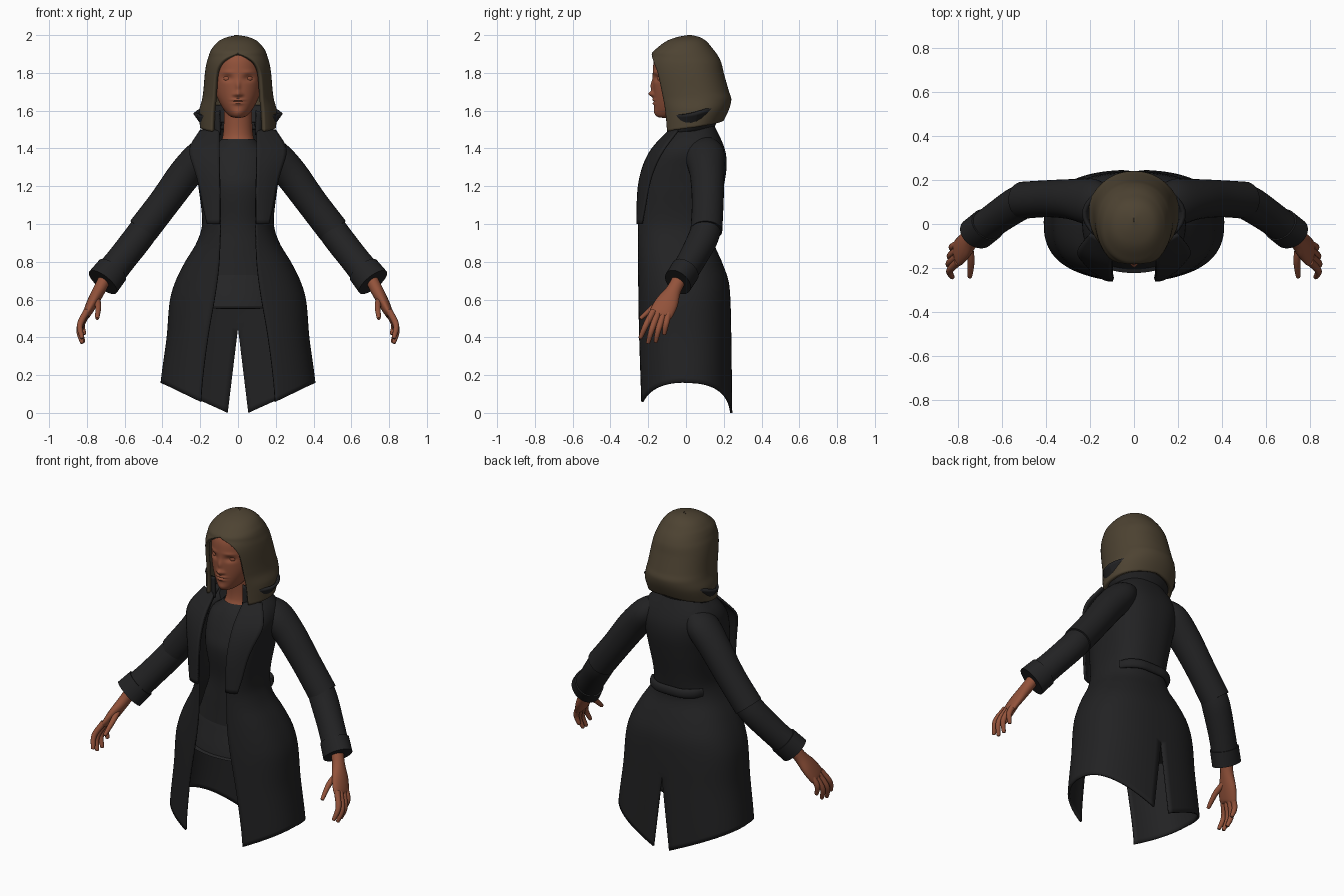
import bpy, bmesh, math
from mathutils import Vector


def material(name, rgb):
    m = bpy.data.materials.new(name)
    m.diffuse_color = (*rgb, 1)
    return m


COAT = material("coat black", (0.016, 0.016, 0.017))
TOP = material("top black", (0.018, 0.018, 0.019))
SKIN = material("skin brown", (0.29, 0.085, 0.043))
HAIR = material("hair brown", (0.075, 0.056, 0.032))


def finish(name, verts, faces, mat, thick=0, subsurf=0, closed=False):
    """Mesh of the +x half, mirrored, optionally subdivided and thickened."""
    me = bpy.data.meshes.new(name)
    me.from_pydata(verts, [], faces)
    if closed:
        bm = bmesh.new()
        bm.from_mesh(me)
        bmesh.ops.recalc_face_normals(bm, faces=bm.faces)
        bm.to_mesh(me)
        bm.free()
    me.materials.append(mat)
    ob = bpy.data.objects.new(name, me)
    bpy.context.collection.objects.link(ob)
    bpy.ops.object.select_all(action='DESELECT')
    ob.select_set(True)
    bpy.context.view_layer.objects.active = ob
    bpy.ops.object.shade_smooth_by_angle(angle=math.radians(50))
    mods = ob.modifiers
    mi = mods.new("mirror", 'MIRROR')
    mi.merge_threshold = 0.002
    if subsurf:
        s = mods.new("smooth", 'SUBSURF')
        s.levels = s.render_levels = subsurf
        s.boundary_smooth = 'PRESERVE_CORNERS'
    if thick:
        t = mods.new("thickness", 'SOLIDIFY')
        t.thickness = thick
        t.offset = -1
    return ob


def sample(levels, z):
    """Smooth interpolation of a table of (z, values...) sorted downwards."""
    L = levels
    z = min(max(z, L[-1][0]), L[0][0])
    i = 0
    while i < len(L) - 2 and z < L[i + 1][0]:
        i += 1
    a, b = L[i], L[i + 1]
    p, q = L[max(i - 1, 0)], L[min(i + 2, len(L) - 1)]
    h = b[0] - a[0]
    s = (z - a[0]) / h
    out = []
    for k in range(1, len(a)):
        m0 = (b[k] - p[k]) / (b[0] - p[0]) * h
        m1 = (q[k] - a[k]) / (q[0] - a[0]) * h
        out.append((2*s**3 - 3*s*s + 1)*a[k] + (s**3 - 2*s*s + s)*m0
                   + (3*s*s - 2*s**3)*b[k] + (s**3 - s*s)*m1)
    return out


def section(levels, z, u, n, slit=0):
    """Point on a half superellipse; u=0 is the front edge, u=1 the back."""
    w, f, b, o = sample(levels, z)
    w = max(w, 0.001)
    yc = (f + b) / 2
    t0 = -math.acos(min(max(o, 0) / w, 0.95) ** (n / 2))
    t1 = math.acos(min(slit / w, 0.95) ** (n / 2))
    t = t0 + (t1 - t0) * u
    c, s = max(math.cos(t), 0) ** (2 / n), abs(math.sin(t)) ** (2 / n)
    if t < 0:
        y = yc - (yc - f) / abs(math.sin(t0)) ** (2 / n) * s
    else:
        y = yc + (b - yc) / math.sin(t1) ** (2 / n) * s
    return w * c, y


def grid_faces(rows, cols):
    return [(i*cols + j, (i+1)*cols + j, (i+1)*cols + j+1, i*cols + j+1)
            for i in range(rows - 1) for j in range(cols - 1)]


def loft(name, levels, mat, rows=40, cols=32, n=2.0, hem=None, slit=None,
         ease=1.0, thick=0, bump=None):
    top, low = levels[0][0], levels[-1][0]
    verts = []
    for i in range(rows):
        s = (i / (rows - 1)) ** ease
        for j in range(cols):
            u = j / (cols - 1)
            end = hem(u) if hem else low
            z = top + (end - top) * s
            x, y = section(levels, z, u, n, slit(z) if slit else 0)
            if bump and y < -0.05:
                y += bump(x, z)
            verts.append((x, y, z))
    return finish(name, verts, grid_faces(rows, cols), mat, thick)


def tube(name, path, mat, sides=20, hint=(0, 1, 0), steps=5):
    """Tube through (x, y, z, radius along hint, other radius) points."""
    keyed = [(-k, *p) for k, p in enumerate(path)]
    m = (len(path) - 1) * steps + 1
    pts = [sample(keyed, -k / steps) for k in range(m)]
    verts = []
    for k, p in enumerate(pts):
        t = (Vector(pts[min(k+1, m-1)][:3]) - Vector(pts[max(k-1, 0)][:3])).normalized()
        h = Vector(hint)
        a = (h - t * h.dot(t)).normalized()
        b = t.cross(a)
        for j in range(sides):
            g = 2 * math.pi * j / sides
            verts.append(Vector(p[:3]) + a*p[3]*math.cos(g) + b*p[4]*math.sin(g))
    faces = [(k*sides + j, k*sides + (j+1) % sides, (k+1)*sides + (j+1) % sides, (k+1)*sides + j)
             for k in range(m - 1) for j in range(sides)]
    faces += [tuple(range(sides)), tuple(range((m-1)*sides, m*sides))]
    return finish(name, verts, faces, mat, closed=True)


# Coat: (z, half width, front y, back y, half opening)
coat = [(1.54, .115, -.05, .14, .09), (1.50, .16, -.08, .16, .10), (1.45, .21, -.13, .185, .10),
        (1.38, .235, -.185, .21, .10), (1.30, .225, -.225, .215, .10), (1.20, .21, -.248, .20, .098),
        (1.00, .19, -.253, .16, .095), (.90, .22, -.253, .15, .097), (.80, .28, -.253, .19, .10),
        (.70, .33, -.253, .225, .11), (.60, .36, -.252, .235, .125), (.40, .378, -.248, .24, .16),
        (.16, .41, -.24, .243, .19), (0, .42, -.235, .245, .20)]


def slit(z):
    return max(0, .055 * (.45 - z) / .45)


def coat_hem(u):
    x, y = section(coat, .08, u, 2.4, slit(0))
    return max(0, .06 + (x - .2) * .47 if y < 0 else (x - .055) * .44)


loft("coat", coat, COAT, rows=56, cols=44, n=2.4, hem=coat_hem, slit=slit, thick=.012)

# Lapels: (z, inner x, inner y, outer x, outer y)
verts = []
for z, xi, yi, xo, yo in [(1.50, .10, -.09, .20, -.045), (1.45, .10, -.14, .235, -.085),
                          (1.39, .10, -.195, .27, -.13), (1.30, .10, -.236, .235, -.175),
                          (1.20, .098, -.258, .205, -.205), (1.10, .096, -.262, .19, -.22),
                          (1.0, .095, -.262, .165, -.24)]:
    for s in (0, .5, 1):
        verts.append((xi + (xo-xi)*s, yi + (yo-yi)*s - .02*s*(1-s)*2, z))
finish("lapels", verts, grid_faces(7, 3), COAT, thick=.012, subsurf=2)

# Popped collar: top edge and bottom edge, front to back
upper = [(.10, -.10, 1.60), (.19, -.06, 1.57), (.268, .06, 1.58), (.15, .18, 1.63), (0, .205, 1.62)]
lower = [(.10, -.10, 1.47), (.16, -.05, 1.48), (.18, .05, 1.49), (.11, .13, 1.50), (0, .155, 1.50)]
verts = [Vector(a).lerp(Vector(b), s) for s in (0, .5, 1) for a, b in zip(upper, lower)]
finish("collar", verts, grid_faces(3, 5), COAT, thick=.016, subsurf=2)

# Back belt
tube("back_belt", [(0, .165, .95, .016, .028), (.08, .16, .95, .016, .028),
                   (.14, .125, .95, .016, .028), (.17, .08, .95, .012, .024)], COAT)

# Sleeves and cuffs
tube("upper_sleeve", [(.12, .09, 1.42, .075, .06), (.19, .10, 1.365, .105, .085), (.28, .112, 1.265, .092, .088),
                      (.39, .115, 1.115, .084, .083), (.505, .108, .965, .084, .083)], COAT, sides=28)
tube("lower_sleeve", [(.48, .112, .995, .076, .077), (.53, .09, .925, .08, .079), (.62, .03, .81, .074, .078),
                      (.705, -.035, .705, .07, .082)], COAT, sides=28)
tube("cuff", [(.665, -.003, .755, .078, .088), (.715, -.043, .692, .076, .092)], COAT, sides=28)

# Top and skirt under the coat
loft("inner_top", [(1.45, .088, -.068, .09, 0), (1.42, .115, -.095, .11, 0), (1.38, .165, -.12, .14, 0),
                   (1.30, .185, -.155, .16, 0), (1.20, .18, -.18, .15, 0), (1.0, .155, -.155, .12, 0),
                   (.85, .20, -.155, .13, 0), (.73, .25, -.158, .17, 0)], TOP)
loft("skirt", [(.76, .24, -.145, .16, 0), (.70, .26, -.165, .18, 0), (.56, .28, -.205, .19, 0),
               (.551, .27, -.195, .18, 0), (.55, .002, -.01, .01, 0)], TOP, rows=60)

# Head with modelled nose, mouth, brow and eye sockets
features = [(0, 1.688, .016, .015, -.024), (0, 1.73, .012, .03, -.013), (.02, 1.685, .009, .008, -.006),
            (.012, 1.657, .022, .006, -.009), (0, 1.638, .024, .007, -.009), (0, 1.648, .03, .003, .004),
            (.055, 1.772, .026, .016, .014), (.055, 1.803, .03, .009, -.004), (0, 1.59, .03, .018, -.006)]


def face_bump(x, z):
    return sum(d * math.exp(-((x-cx)/sx)**2 - ((z-cz)/sz)**2) for cx, cz, sx, sz, d in features)


loft("head", [(1.975, .002, -.01, .01, 0), (1.96, .06, -.07, .08, 0), (1.93, .10, -.13, .12, 0),
              (1.88, .124, -.165, .14, 0), (1.82, .13, -.175, .15, 0), (1.75, .127, -.175, .13, 0),
              (1.68, .113, -.172, .10, 0), (1.62, .085, -.168, .06, 0), (1.58, .055, -.16, .02, 0),
              (1.565, .03, -.145, -.04, 0), (1.56, .002, -.11, -.10, 0)],
     SKIN, rows=80, cols=56, bump=face_bump)
tube("eyes", [(.055, -.105, 1.77, .002, .002), (.055, -.12, 1.77, .02, .018), (.055, -.135, 1.77, .023, .018),
              (.055, -.147, 1.77, .016, .012), (.055, -.152, 1.77, .002, .002)], SKIN, hint=(1, 0, 0))
loft("neck", [(1.66, .075, -.07, .10, 0), (1.55, .075, -.055, .09, 0), (1.47, .08, -.055, .10, 0),
              (1.42, .095, -.075, .11, 0), (1.38, .12, -.08, .11, 0)], SKIN)

# Bobbed hair with an open face
hair = [(2.0, .002, .01, .03, 0), (1.99, .055, -.045, .07, 0), (1.97, .10, -.10, .105, 0),
        (1.93, .137, -.155, .14, 0), (1.905, .15, -.18, .16, 0), (1.88, .158, -.178, .175, .06),
        (1.85, .167, -.168, .188, .095), (1.80, .175, -.15, .20, .118), (1.70, .184, -.128, .228, .128),
        (1.66, .19, -.12, .24, .13), (1.60, .205, -.11, .225, .135), (1.49, .20, -.10, .17, .14)]
loft("hair", hair, HAIR, rows=60, cols=44, ease=1.4, n=2.15,
     hem=lambda u: 1.49 + .06 * u, thick=.022)

# Hands
tube("palm", [(.70, -.03, .72, .038, .034), (.735, -.065, .65, .04, .033), (.77, -.10, .585, .06, .03),
              (.80, -.133, .525, .062, .022), (.805, -.138, .51, .05, .012)], SKIN)
fingers = {
    "index_finger": [(.80, -.172, .54), (.837, -.212, .465), (.826, -.24, .40)],
    "middle_finger": [(.803, -.148, .53), (.84, -.18, .445), (.826, -.20, .375)],
    "ring_finger": [(.80, -.118, .53), (.835, -.145, .445), (.82, -.16, .38)],
    "little_finger": [(.795, -.09, .54), (.826, -.105, .475), (.815, -.115, .42)],
    "thumb": [(.75, -.09, .61), (.74, -.165, .565), (.745, -.235, .505)]}
for name, (a, b, c) in fingers.items():
    d = Vector(c) + (Vector(c) - Vector(b)) * .1
    tube(name, [(*a, .018, .018), (*b, .016, .016), (*c, .011, .011), (*d, .004, .004)], SKIN, sides=12)
